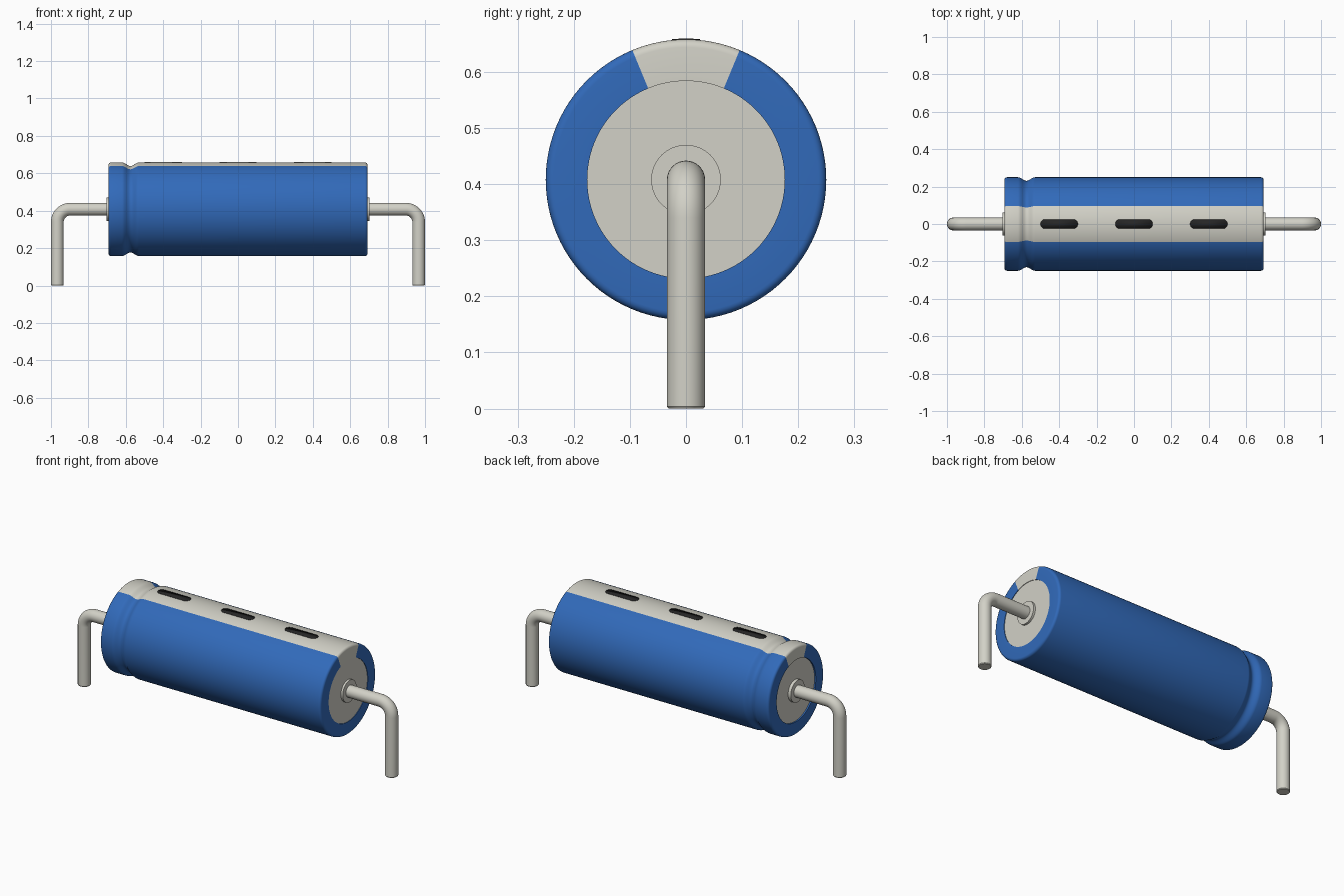
import bpy, bmesh
from math import sin, cos, pi, sqrt, radians

if "Cube" in bpy.data.objects:
    bpy.data.objects.remove(bpy.data.objects["Cube"])

AXIS_Z = 0.408      # height of the body axis
R = 0.25            # sleeve radius
HALF = 0.693        # half length of the body
CAP_R = 0.176
LEAD_R = 0.034
SEGS = 96


def material(name, rgb):
    m = bpy.data.materials.new(name)
    m.use_nodes = True
    m.diffuse_color = (*rgb, 1)
    m.node_tree.nodes["Principled BSDF"].inputs["Base Color"].default_value = (*rgb, 1)
    return m


blue = material("sleeve blue", (0.031, 0.144, 0.491))
grey = material("metal grey", (0.645, 0.638, 0.571))
black = material("marking black", (0.019, 0.019, 0.019))


def finish(name, bm, mats):
    bmesh.ops.recalc_face_normals(bm, faces=bm.faces)
    mesh = bpy.data.meshes.new(name)
    bm.to_mesh(mesh)
    bm.free()
    for m in mats:
        mesh.materials.append(m)
    ob = bpy.data.objects.new(name, mesh)
    bpy.context.collection.objects.link(ob)
    bpy.ops.object.select_all(action='DESELECT')
    ob.select_set(True)
    bpy.context.view_layer.objects.active = ob
    bpy.ops.object.shade_smooth_by_angle(angle=radians(35))
    return ob


def skin(bm, rings):
    """Bridge consecutive closed rings; yields (face, segment index)."""
    n = len(rings[0])
    for a, b in zip(rings, rings[1:]):
        for i in range(n):
            j = (i + 1) % n
            yield bm.faces.new((a[i], a[j], b[j], b[i])), i


def lathe(name, profile, mats, stripe=0, caps=False):
    """Turn (x, radius) points about the body axis; stripe is a half angle around the top."""
    bm = bmesh.new()
    step = 2 * pi / SEGS
    rings = [[bm.verts.new((x, r * sin(i * step), AXIS_Z + r * cos(i * step)))
              for i in range(SEGS)] for x, r in profile]
    for face, i in skin(bm, rings):
        if cos((i + 0.5) * step) > cos(stripe):
            face.material_index = 1
    if caps:
        bm.faces.new(rings[0])
        bm.faces.new(rings[-1])
    return finish(name, bm, mats)


# Sleeve: rounded ends, crimp groove near the -x end, rims folded over the end faces
F = 0.014
fillet = [(F * (1 - cos(t * pi / 10)), R - F * (1 - sin(t * pi / 10))) for t in range(6)]
GROOVE_X, GROOVE_W, GROOVE_D = -0.575, 0.045, 0.019
groove = [(GROOVE_X + GROOVE_W * t / 8, R - GROOVE_D * (1 + cos(pi * t / 8)) / 2)
          for t in range(-8, 9)]
profile = [(-HALF + 0.02, CAP_R), (-HALF, CAP_R)]
profile += [(-HALF + d, r) for d, r in fillet]
profile += groove
profile += [(HALF - d, r) for d, r in reversed(fillet)]
profile += [(HALF, CAP_R), (HALF - 0.02, CAP_R)]
lathe("sleeve", profile, [blue, grey], stripe=radians(22.5))

# End discs, slightly recessed on the crimped end
lathe("end_discs", [(-HALF + 0.008, CAP_R), (HALF - 0.003, CAP_R)], [grey], caps=True)


def lead(name, side):
    """Round wire leaving the body along x, bending down to the ground."""
    bend, end_x = 0.068, 1 - LEAD_R
    path = [(HALF - 0.02, AXIS_Z, 0, LEAD_R)]
    for k in range(13):
        a = k / 12 * pi / 2
        path.append((end_x - bend + bend * sin(a), AXIS_Z - bend + bend * cos(a), a, LEAD_R))
    path += [(end_x, 0.004, pi / 2, LEAD_R), (end_x, 0, pi / 2, LEAD_R - 0.003)]
    bm = bmesh.new()
    rings = []
    for x, z, a, r in path:
        ring = []
        for i in range(32):
            t = 2 * pi * i / 32
            u = r * cos(t)
            ring.append(bm.verts.new((side * (x + u * sin(a)), r * sin(t), z + u * cos(a))))
        rings.append(ring)
    list(skin(bm, rings))
    bm.faces.new(rings[0])
    bm.faces.new(rings[-1])
    finish(name, bm, [grey])


# Leads with a small collar where each enters the body
for label, side in (("left", 1), ("right", -1)):
    lead(label + "_lead", side)
    lathe(label + "_collar", [(side * (HALF - 0.02), 0.062), (side * 0.702, 0.062)],
          [grey], caps=True)

# Minus dashes: thin rounded plates that follow the curve of the stripe
W, L = 0.025, 0.1
for n, cx in enumerate((-0.4, 0, 0.4)):
    bm = bmesh.new()
    rows = []
    for k in range(17):
        y = -W * cos(pi * k / 16)
        h = L - W + sqrt(max(W * W - y * y, 1e-8))
        z = AXIS_Z + sqrt((R + 0.0015) ** 2 - y * y)
        rows.append([bm.verts.new((cx + s * h, y, z)) for s in (-1, 1)])
    for a, b in zip(rows, rows[1:]):
        bm.faces.new((a[0], a[1], b[1], b[0]))
    dash = finish("minus_dash_%d" % (n + 1), bm, [black])
    solid = dash.modifiers.new("thickness", 'SOLIDIFY')
    solid.thickness = 0.003
    solid.offset = -1
